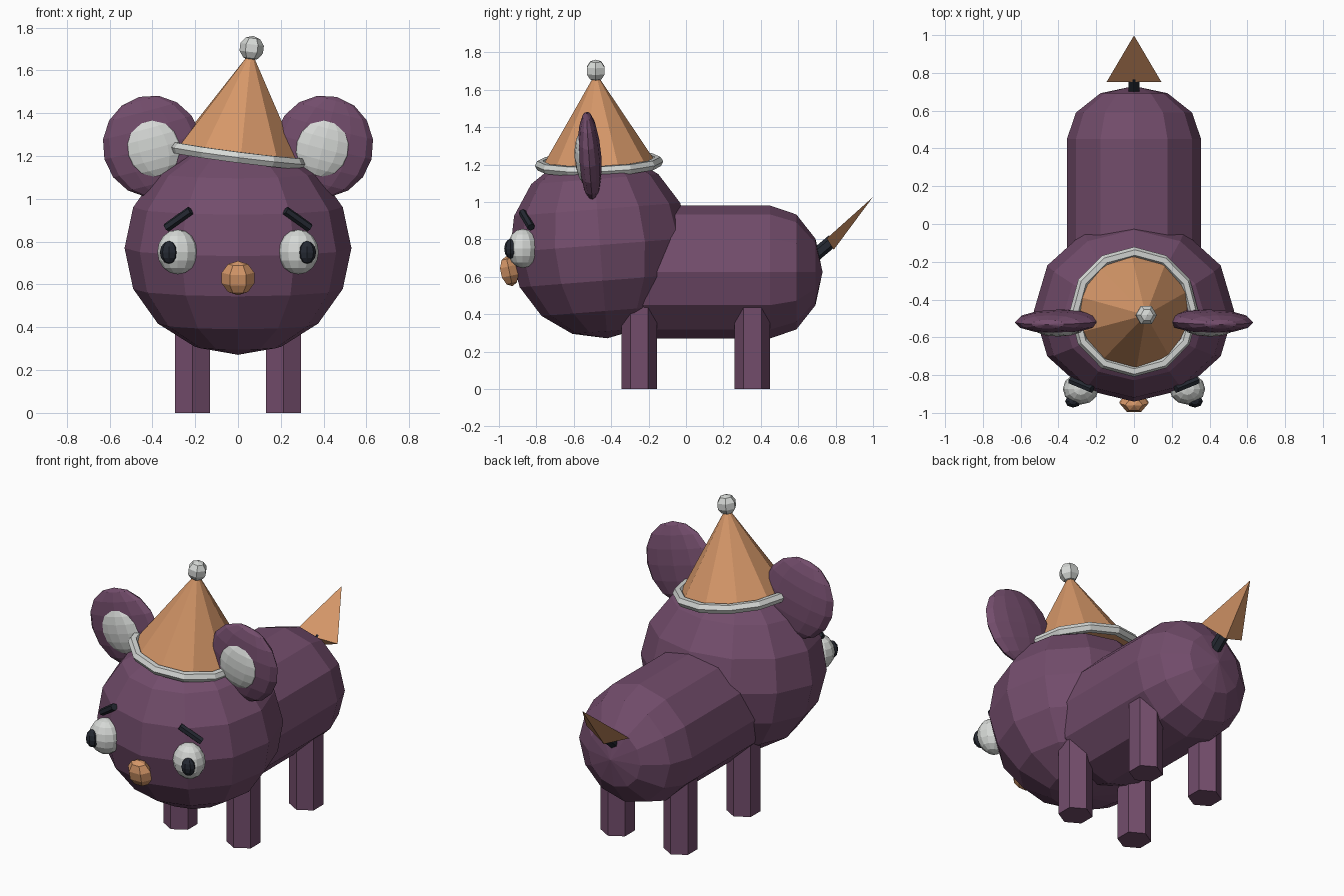
import bpy, bmesh, math
from mathutils import Vector, Matrix, Euler

if "Cube" in bpy.data.objects:
    bpy.data.objects.remove(bpy.data.objects["Cube"])


def material(name, rgb):
    m = bpy.data.materials.new(name)
    m.diffuse_color = (*rgb, 1)
    m.use_nodes = True
    m.node_tree.nodes["Principled BSDF"].inputs["Base Color"].default_value = m.diffuse_color
    return m


PURPLE = material("plum", (0.17, 0.073, 0.148))
ORANGE = material("orange", (0.67, 0.31, 0.14))
WHITE = material("pale_grey", (0.67, 0.69, 0.67))
BLACK = material("dark_slate", (0.018, 0.022, 0.032))


def finish(name, bm, mat):
    bmesh.ops.recalc_face_normals(bm, faces=bm.faces)
    me = bpy.data.meshes.new(name)
    bm.to_mesh(me)
    bm.free()
    me.materials.append(mat)
    ob = bpy.data.objects.new(name, me)
    bpy.context.collection.objects.link(ob)
    return ob


def place(loc, rot=(0, 0, 0), scale=(1, 1, 1)):
    e = Euler([math.radians(a) for a in rot])
    return Matrix.LocRotScale(Vector(loc), e, Vector(scale))


def ball(name, loc, radii, mat, seg=12, rings=8, rot=(0, 0, 0), spin=0):
    bm = bmesh.new()
    bmesh.ops.create_uvsphere(bm, u_segments=seg, v_segments=rings, radius=1,
                              matrix=Matrix.Rotation(math.radians(spin), 4, 'Z'))
    bm.transform(place(loc, rot, radii))
    return finish(name, bm, mat)


def rod(name, a, b, r, mat, seg=6, r2=None, spin=0):
    a, b = Vector(a), Vector(b)
    d = b - a
    bm = bmesh.new()
    bmesh.ops.create_cone(bm, cap_ends=True, segments=seg, radius1=r,
                          radius2=r if r2 is None else r2, depth=d.length)
    turn = d.to_track_quat('Z', 'Y').to_matrix().to_4x4()
    bm.transform(Matrix.Translation((a + b) / 2) @ turn
                 @ Matrix.Rotation(math.radians(spin), 4, 'Z'))
    return finish(name, bm, mat)


def rings_mesh(name, rings, mat, matrix, wrap=False):
    """Skin a list of equal-length point rings with quads."""
    bm = bmesh.new()
    loops = [[bm.verts.new(p) for p in ring] for ring in rings]
    n = len(loops[0])
    for i in range(len(loops) - (0 if wrap else 1)):
        a, b = loops[i], loops[(i + 1) % len(loops)]
        for j in range(n):
            k = (j + 1) % n
            bm.faces.new((a[j], a[k], b[k], b[j]))
    bmesh.ops.remove_doubles(bm, verts=bm.verts, dist=1e-4)
    bm.transform(matrix)
    return finish(name, bm, mat)


# Body: a twelve-sided capsule along y
R, CAP, TAU = 0.355, 0.28, math.tau
profile = [(-0.22 - CAP * math.cos(math.radians(t)), R * math.sin(math.radians(t)))
           for t in (0, 30, 60, 90)]
profile += [(0.45 + CAP * math.sin(math.radians(t)), R * math.cos(math.radians(t)))
            for t in (0, 30, 60, 90)]
rings_mesh("body", [[(r * math.cos(j * TAU / 12), y, r * math.sin(j * TAU / 12))
                     for j in range(12)] for y, r in profile],
           PURPLE, place((0, 0, 0.626)))

# Head
ball("head", (0, -0.46, 0.77), (0.53, 0.482, 0.5), PURPLE, rot=(4.5, 0, 0))

# Nose
ball("nose", (0, -0.945, 0.63), (0.08, 0.055, 0.082), ORANGE, 6, 5, (12, 0, 0), 30)

for s, side in ((-1, "left"), (1, "right")):
    # Legs
    for y, end in ((-0.25, "front"), (0.355, "back")):
        rod(f"{end}_leg_{side}", (s * 0.212, y, 0), (s * 0.212, y, 0.52),
            0.095, PURPLE, spin=0)
    # Ears
    ball(f"ear_{side}", (s * 0.4, -0.515, 1.245), (0.232, 0.062, 0.24), PURPLE,
         rot=(4, s * 15, 0))
    ball(f"inner_ear_{side}", (s * 0.395, -0.55, 1.237), (0.135, 0.045, 0.138), WHITE,
         rot=(4, s * 15, 0))
    # Eyes, pupils and brows
    ball(f"eye_{side}", (s * 0.282, -0.873, 0.752), (0.095, 0.083, 0.105), WHITE)
    ball(f"pupil_{side}", (s * 0.322, -0.938, 0.75), (0.043, 0.034, 0.053), BLACK, 8, 6)
    rod(f"brow_{side}", (s * 0.222, -0.875, 0.945), (s * 0.335, -0.828, 0.865),
        0.021, BLACK)

# Party hat: everything leans seven degrees to one side
lean = place((0, -0.465, 1.205), (2, 7.3, 0))
rod("hat_cone", lean @ Vector((0, 0, -0.01)), lean @ Vector((0, 0, 0.49)),
    0.308, ORANGE, 10, 0.0)
rings_mesh("hat_brim", [[((0.315 + 0.029 * math.cos(j * TAU / 6)) * math.cos(i * TAU / 12),
                          (0.315 + 0.029 * math.cos(j * TAU / 6)) * math.sin(i * TAU / 12),
                          0.029 * math.sin(j * TAU / 6)) for j in range(6)]
                        for i in range(12)], WHITE, lean, wrap=True)
ball("hat_pompom", lean @ Vector((0, 0, 0.503)), (0.058, 0.058, 0.058), WHITE, 6, 5,
     (0, 7, 0), 30)

# Tail: dark stub and a thin three-sided spike
rod("tail_stub", (0, 0.69, 0.715), (0, 0.785, 0.795), 0.034, BLACK)
bm = bmesh.new()
tip, left, right, under = [bm.verts.new(p) for p in (
    (0, 0.998, 1.025), (-0.145, 0.752, 0.805), (0.145, 0.752, 0.805), (0, 0.79, 0.745))]
for f in ((tip, left, right), (tip, right, under), (tip, under, left), (left, under, right)):
    bm.faces.new(f)
finish("tail_spike", bm, ORANGE)
